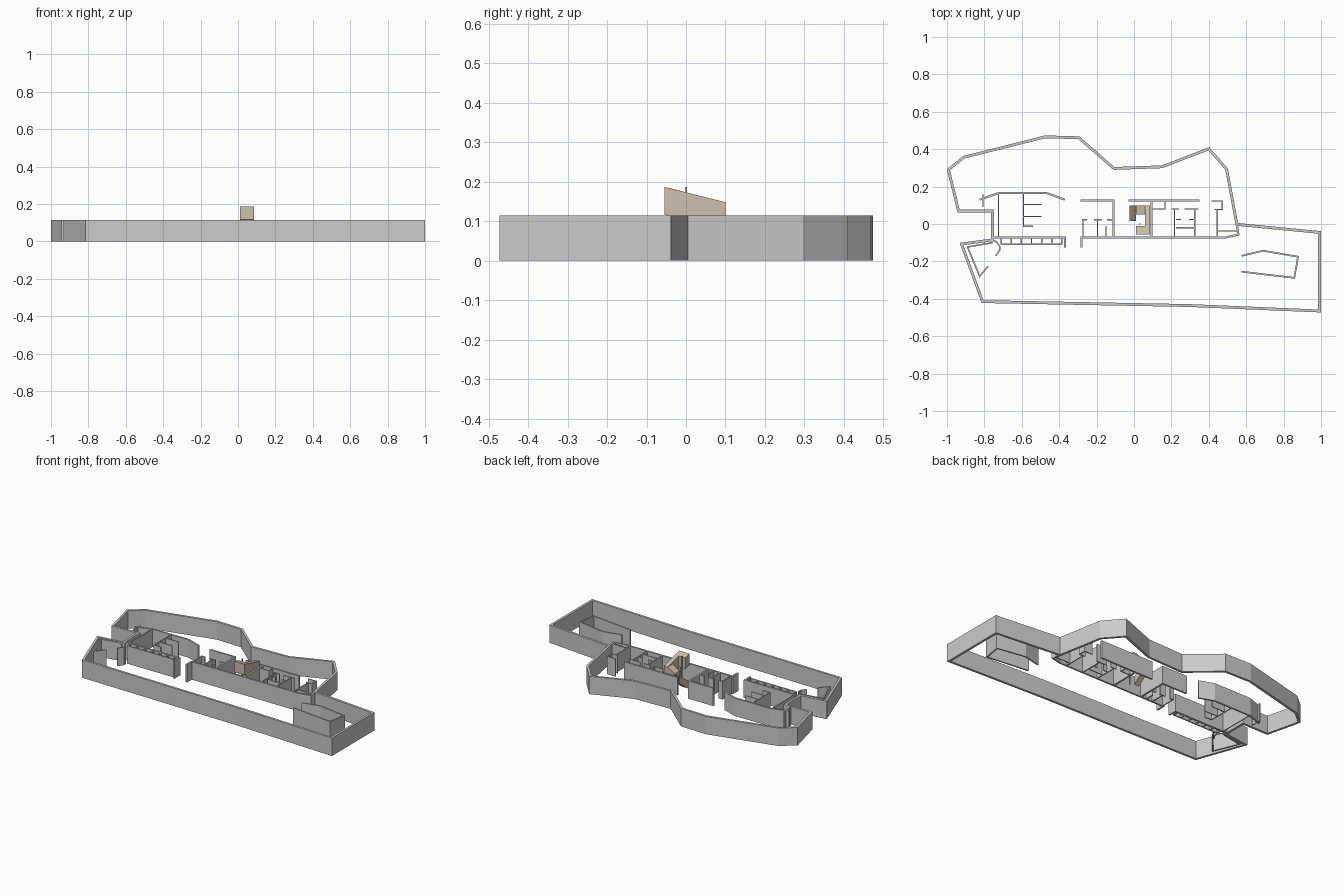
import bpy, bmesh
from mathutils import Vector

H = 0.115


def make_object(name, bm, mat=None):
    bmesh.ops.recalc_face_normals(bm, faces=bm.faces)
    mesh = bpy.data.meshes.new(name)
    bm.to_mesh(mesh)
    bm.free()
    ob = bpy.data.objects.new(name, mesh)
    bpy.context.collection.objects.link(ob)
    if mat:
        mesh.materials.append(mat)
    return ob


def add_wall(bm, pts, t, closed=False, z0=0.0, z1=H):
    """Extrude a mitred strip of thickness t along a plan polyline."""
    p = [Vector(q) for q in pts]
    n = len(p)
    rings = []
    for i in range(n):
        a = p[i - 1] if (i or closed) else None
        b = p[(i + 1) % n] if (i < n - 1 or closed) else None
        dirs = []
        if a is not None:
            dirs.append((p[i] - a).normalized())
        if b is not None:
            dirs.append((b - p[i]).normalized())
        norms = [Vector((-d.y, d.x)) for d in dirs]
        m = sum(norms, Vector((0, 0))).normalized()
        off = m * (t / 2 / max(m.dot(norms[0]), 0.4))
        l, r = p[i] + off, p[i] - off
        rings.append([bm.verts.new((q.x, q.y, z)) for q, z in
                      ((l, z0), (r, z0), (r, z1), (l, z1))])
    for i in range(n if closed else n - 1):
        A, B = rings[i], rings[(i + 1) % n]
        for k in range(4):
            bm.faces.new((A[k], A[(k + 1) % 4], B[(k + 1) % 4], B[k]))
    if not closed:
        bm.faces.new(rings[0])
        bm.faces.new(rings[-1][::-1])


def walls(name, lines, t, closed=False):
    bm = bmesh.new()
    for pts in lines:
        add_wall(bm, pts, t, closed)
    return make_object(name, bm)


# Perimeter wall
walls("perimeter_wall", [[
    (0.55, -0.002), (0.992, -0.045), (0.992, -0.465), (0.30, -0.436),
    (-0.81, -0.415), (-0.922, -0.107), (-0.757, -0.085), (-0.757, 0.07),
    (-0.938, 0.07), (-0.992, 0.29), (-0.91, 0.357), (-0.475, 0.466),
    (-0.295, 0.461), (-0.107, 0.297), (0.15, 0.306), (0.40, 0.402),
    (0.495, 0.293)]], 0.015, True)

# Main house shell
walls("house_shell", [
    [(-0.28, -0.072), (0.49, -0.072), (0.558, -0.057), (0.55, -0.002)],
    [(-0.285, 0.125), (-0.11, 0.125), (-0.11, -0.07)],
    [(-0.03, 0.125), (0.35, 0.125)],
    [(0.093, 0.125), (0.093, -0.07)],
    [(-0.28, -0.068), (-0.28, -0.125)]], 0.011)

# West wing shell
walls("west_wing_shell", [
    [(-0.825, 0.13), (-0.725, 0.165), (-0.465, 0.165), (-0.37, 0.13)],
    [(-0.757, -0.072), (-0.37, -0.072), (-0.37, -0.125)]], 0.011)

# West wing partitions
walls("west_wing_partitions", [
    [(-0.725, 0.165), (-0.725, -0.07)],
    [(-0.59, 0.165), (-0.59, -0.015)],
    [(-0.59, 0.105), (-0.495, 0.105)],
    [(-0.59, 0.04), (-0.495, 0.04)],
    [(-0.59, -0.012), (-0.54, -0.012)],
    [(-0.808, 0.16), (-0.808, 0.09)]], 0.006)

# Row of small stalls along the west wing
stalls = [[(-0.71, -0.109), (-0.385, -0.109)]]
for i in range(7):
    x = -0.71 + i * 0.054
    stalls.append([(x, -0.07), (x, -0.109)])
walls("stalls", stalls, 0.007)

# West rooms of the main house
walls("west_room_partitions", [
    [(-0.273, 0.022), (-0.273, -0.07)], [(-0.195, 0.022), (-0.195, -0.07)],
    [(-0.15, -0.012), (-0.15, -0.07)],
    [(-0.278, 0.022), (-0.25, 0.022)], [(-0.215, 0.022), (-0.175, 0.022)],
    [(-0.145, 0.022), (-0.11, 0.022)]], 0.007)

# East rooms of the main house
walls("east_room_partitions", [
    [(0.095, 0.08), (0.165, 0.08), (0.165, 0.118)],
    [(0.20, 0.08), (0.24, 0.08)], [(0.216, 0.08), (0.216, -0.07)],
    [(0.27, 0.08), (0.345, 0.08)], [(0.325, 0.08), (0.325, -0.07)],
    [(0.225, 0.025), (0.25, 0.025)], [(0.295, 0.025), (0.325, 0.025)],
    [(0.225, -0.02), (0.325, -0.02)],
    [(0.415, 0.122), (0.472, 0.122), (0.472, 0.078), (0.43, 0.078)],
    [(0.445, 0.08), (0.445, -0.07)], [(0.445, -0.037), (0.555, -0.037)]], 0.006)

# Garden walls with a rounded corner
walls("garden_walls", [
    [(-0.78, -0.225), (-0.825, -0.28), (-0.89, -0.123), (-0.757, -0.1)],
    [(-0.757, -0.085), (-0.733, -0.097), (-0.718, -0.12), (-0.718, -0.14), (-0.74, -0.17)]], 0.008)

# Open shed in the south-east yard
walls("shed", [[(0.575, -0.255), (0.857, -0.288), (0.877, -0.175),
                (0.69, -0.143), (0.575, -0.17)]], 0.009)

# Spiral stair block: runs of sloping prisms around a small well
tan = bpy.data.materials.new("tan")
tan.diffuse_color = (0.62, 0.53, 0.43, 1)


def stair_run(name, corners, tops, depth):
    bm = bmesh.new()
    lo = [bm.verts.new((x, y, max(z - depth, 0))) for (x, y), z in zip(corners, tops)]
    hi = [bm.verts.new((x, y, z)) for (x, y), z in zip(corners, tops)]
    bm.faces.new(lo[::-1])
    bm.faces.new(hi)
    for i in range(4):
        j = (i + 1) % 4
        bm.faces.new((lo[i], lo[j], hi[j], hi[i]))
    make_object(name, bm, tan)


def rect(x0, x1, y0, y1):
    return [(x0, y0), (x1, y0), (x1, y1), (x0, y1)]


stair_run("stair_east_run", rect(0.06, 0.086, -0.055, 0.1), (0.187, 0.187, 0.148, 0.148), 0.07)
stair_run("stair_south_run", rect(0.012, 0.06, -0.055, -0.01), (0.187, 0.187, 0.176, 0.176), 0.07)
stair_run("stair_north_run", rect(0.012, 0.06, 0.05, 0.1), (0.115, 0.148, 0.148, 0.115), 0.05)
stair_run("stair_west_run", rect(-0.024, 0.012, 0.015, 0.1), (0.05, 0.05, 0.11, 0.11), 0.05)

# Newel post
bm = bmesh.new()
add_wall(bm, [(0.027, 0.0), (0.035, 0.0)], 0.006, z1=0.187)
make_object("newel_post", bm)
